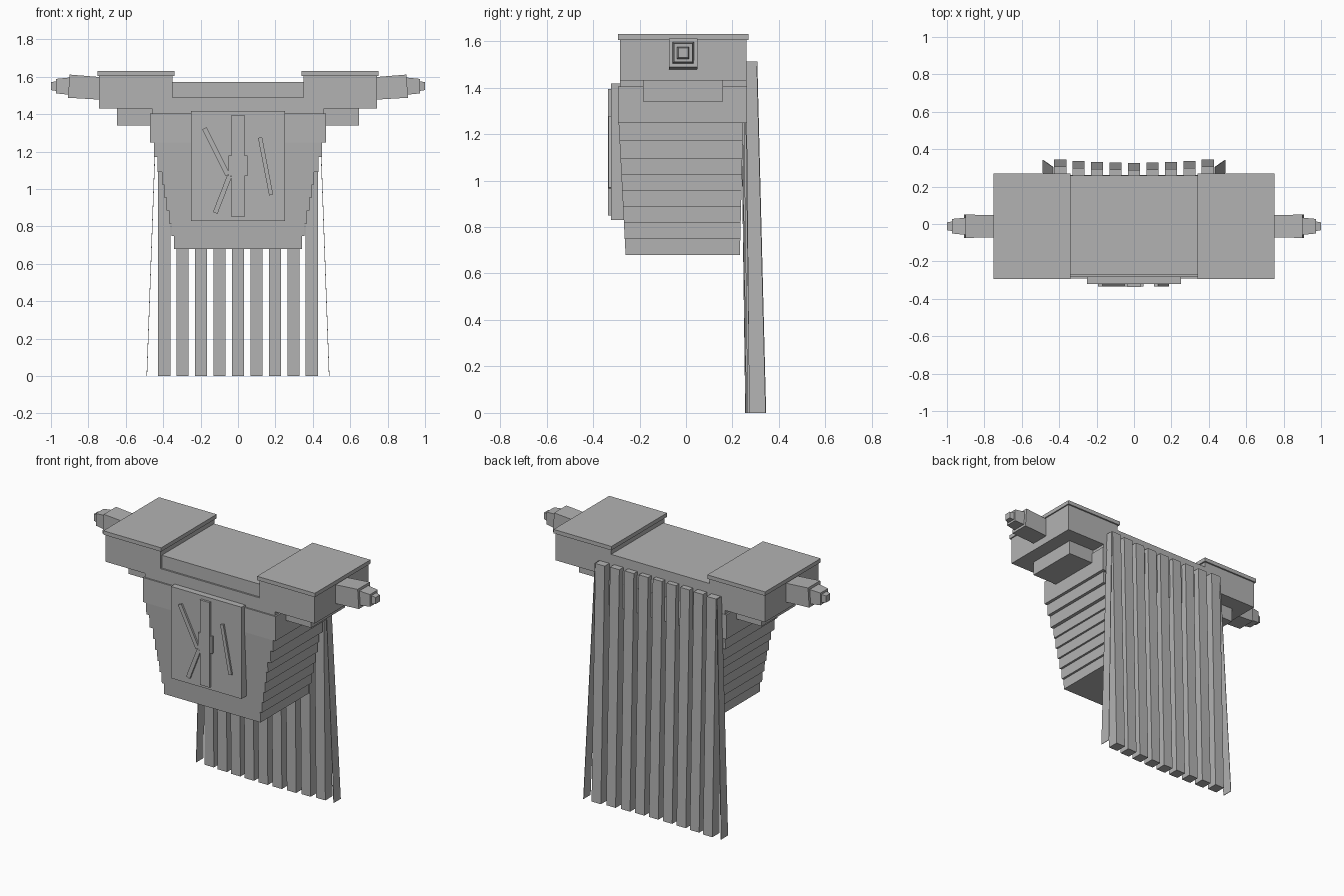
import bpy, bmesh, math
from mathutils import Matrix

if "Cube" in bpy.data.objects:
    bpy.data.objects.remove(bpy.data.objects["Cube"])

grey = bpy.data.materials.new("mid grey")
grey.diffuse_color = (0.45, 0.45, 0.45, 1)
grey.use_nodes = True
grey.node_tree.nodes["Principled BSDF"].inputs["Base Color"].default_value = grey.diffuse_color


def frustum(name, lo, hi, z0, z1, mat=None):
    """Block between two rectangles (x0, x1, y0, y1): lo at z0 and hi at z1."""
    bm = bmesh.new()
    rings = []
    for (x0, x1, y0, y1), z in ((lo, z0), (hi, z1)):
        rings.append([bm.verts.new(p) for p in
                      ((x0, y0, z), (x1, y0, z), (x1, y1, z), (x0, y1, z))])
    a, b = rings
    bm.faces.new(a[::-1])
    bm.faces.new(b)
    for i in range(4):
        j = (i + 1) % 4
        bm.faces.new((a[i], a[j], b[j], b[i]))
    if mat:
        bm.transform(mat)
    bmesh.ops.recalc_face_normals(bm, faces=bm.faces)
    me = bpy.data.meshes.new(name)
    bm.to_mesh(me)
    bm.free()
    me.materials.append(grey)
    ob = bpy.data.objects.new(name, me)
    bpy.context.collection.objects.link(ob)
    return ob


def box(name, x0, x1, y0, y1, z0, z1, mat=None):
    r = (x0, x1, y0, y1)
    return frustum(name, r, r, z0, z1, mat)


def mirror(ob):
    m = ob.modifiers.new("mirror", 'MIRROR')
    m.use_axis = (True, False, False)
    return ob


# Torso: stepped sides, smoothly sloping front and back
levels = [1.405, 1.248, 1.172, 1.092, 1.024, 0.955, 0.886, 0.817, 0.748, 0.68]
widths = [0.47, 0.45, 0.43, 0.407, 0.395, 0.382, 0.37, 0.356, 0.342]
front = lambda z: -0.26 - 0.03 * (z - 0.68) / 0.57
back = lambda z: 0.232 + 0.014 * (z - 0.68) / 0.57
for i, w in enumerate(widths):
    zt, zb = levels[i], levels[i + 1]
    if i == 0:
        box("torso_top_layer", -w, w, -0.292, 0.263, zb, zt)
    else:
        frustum(f"torso_layer_{i}", (-w, w, front(zb), back(zb)),
                (-w, w, front(zt), back(zt)), zb, zt)

# Collar
box("collar_base", -0.46, 0.46, -0.283, 0.26, 1.405, 1.49)
box("collar_top", -0.35, 0.35, -0.272, 0.258, 1.49, 1.572)

# Shoulders
mirror(box("shoulder", 0.35, 0.742, -0.283, 0.26, 1.43, 1.605))
mirror(box("shoulder_cap", 0.34, 0.75, -0.293, 0.27, 1.605, 1.63))
mirror(box("shoulder_underside", 0.45, 0.648, -0.185, 0.16, 1.34, 1.43))

# Arm stubs: three shrinking blocks, tilted up a little
def arm(name, x0, x1, h0, h1, zc, tilt):
    length = x1 - x0
    m = (Matrix.Translation((x0, -0.012, zc)) @ Matrix.Rotation(-tilt, 4, 'Y')
         @ Matrix.Rotation(math.pi / 2, 4, 'Y'))
    mirror(frustum(name, (-h0, h0, -h0, h0), (-h1, h1, -h1, h1), 0, length, m))

arm("arm_stub_inner", 0.72, 0.905, 0.06, 0.062, 1.537, math.radians(4))
arm("arm_stub_middle", 0.89, 0.972, 0.047, 0.039, 1.55, 0)
arm("arm_stub_tip", 0.965, 1.0, 0.027, 0.021, 1.55, 0)

# Chest plate with raised ornament bars
box("chest_plate", -0.25, 0.25, -0.322, -0.27, 0.83, 1.418)
Y0, Y1 = -0.336, -0.318
box("ornament_upright", -0.034, 0.034, Y0, Y1, 0.85, 1.395)
box("ornament_middle", -0.05, 0.05, Y0 + 0.002, Y1, 1.07, 1.18)
for i, (xa, za, xb, zb, w) in enumerate([(-0.18, 1.325, -0.055, 1.075, 0.026),
                                         (-0.122, 0.872, -0.045, 1.07, 0.026),
                                         (0.118, 1.275, 0.177, 0.968, 0.022)]):
    dx, dz = xb - xa, zb - za
    m = (Matrix.Translation(((xa + xb) / 2, 0, (za + zb) / 2))
         @ Matrix.Rotation(math.atan2(dx, dz), 4, 'Y'))
    h = math.hypot(dx, dz) / 2
    box(f"ornament_slant_{i}", -w / 2, w / 2, Y0 + 0.002, Y1, -h, h, m)

# Cape: nine hanging strips on a shallow arc, leaning backwards
for i in range(-4, 5):
    x, c = i * 0.0988, 0.018 * (i / 4) ** 2
    frustum(f"cape_strip_{i + 5}",
            (x - 0.033, x + 0.033, 0.255 + c, 0.327 + c),
            (x - 0.033, x + 0.033, 0.235 + c, 0.289 + c), 0, 1.512)

# Thin cape side panels, splayed slightly outwards
mirror(frustum("cape_side_panel", (0.486, 0.489, 0.272, 0.343),
               (0.431, 0.434, 0.258, 0.305), 0, 1.512))
